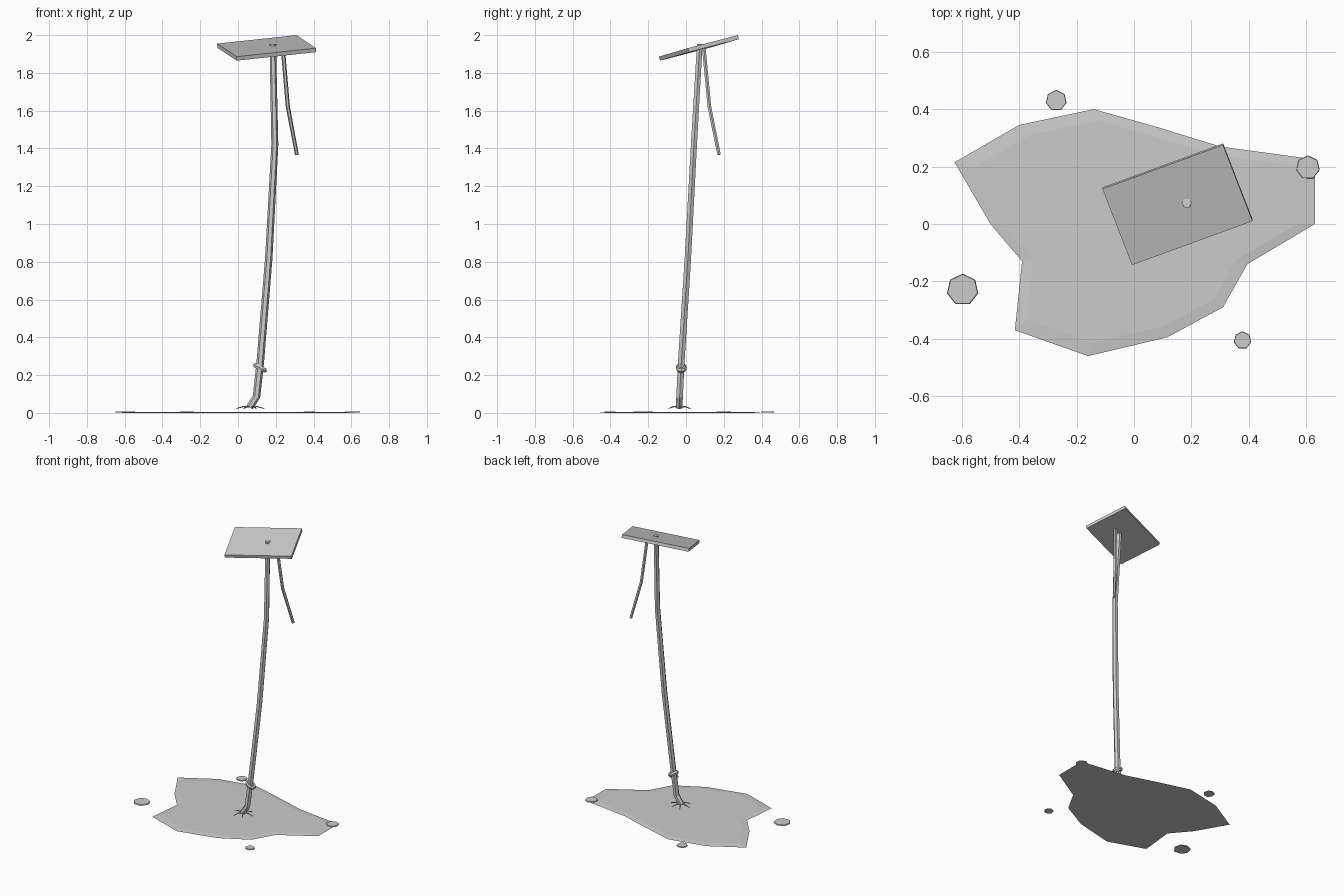
import bpy, bmesh, math
from mathutils import Vector, Matrix

if "Cube" in bpy.data.objects:
    bpy.data.objects.remove(bpy.data.objects["Cube"])


def finish(bm, name):
    bmesh.ops.recalc_face_normals(bm, faces=bm.faces)
    me = bpy.data.meshes.new(name)
    bm.to_mesh(me)
    bm.free()
    ob = bpy.data.objects.new(name, me)
    bpy.context.collection.objects.link(ob)
    return ob


def tube(name, pts, radii, sides=6):
    """Capped faceted tube along a polyline."""
    bm = bmesh.new()
    pts = [Vector(p) for p in pts]
    rings = []
    for i, p in enumerate(pts):
        d = (pts[min(i + 1, len(pts) - 1)] - pts[max(i - 1, 0)]).normalized()
        ref = Vector((0, 1, 0)) if abs(d.z) > 0.7 else Vector((0, 0, 1))
        u = ref.cross(d).normalized()
        v = d.cross(u)
        ring = []
        for k in range(sides):
            a = math.tau * k / sides
            ring.append(bm.verts.new(p + (u * math.cos(a) + v * math.sin(a)) * radii[i]))
        rings.append(ring)
    for r0, r1 in zip(rings, rings[1:]):
        for k in range(sides):
            n = (k + 1) % sides
            bm.faces.new((r0[k], r0[n], r1[n], r1[k]))
    bm.faces.new(rings[0])
    bm.faces.new(rings[-1])
    return finish(bm, name)


# Puddle: thin sheet with a slightly raised inner area
outline = [(-.625, .215), (-.40, .345), (-.14, .40), (.09, .335), (.30, .27),
           (.63, .225), (.63, 0), (.395, -.14), (.31, -.29), (.115, -.395),
           (-.16, -.46), (-.415, -.37), (-.39, -.13), (-.50, 0)]
bm = bmesh.new()
outer = [bm.verts.new((x, y, 0)) for x, y in outline]
inner = [bm.verts.new((x * .9, y * .9, .004)) for x, y in outline]
for k in range(len(outline)):
    n = (k + 1) % len(outline)
    bm.faces.new((outer[k], outer[n], inner[n], inner[k]))
bm.faces.new(inner)
bm.faces.new(outer[::-1])
finish(bm, "puddle")

# Droplets around the puddle
drops = [(-.597, -.229, .056), (-.271, .43, .037), (.378, -.405, .031), (.606, .197, .042)]
for i, (x, y, r) in enumerate(drops):
    bm = bmesh.new()
    bmesh.ops.create_cone(bm, cap_ends=True, segments=7, radius1=r, radius2=r * .95,
                          depth=.007,
                          matrix=Matrix.Translation((x, y, .0045)))
    finish(bm, f"droplet_{i + 1}")

# Bent main pole and the loose side stick
tube("pole", [(.062, -.036, .03), (.098, -.034, .085), (.118, -.025, .27),
              (.163, .01, .82), (.195, .042, 1.42), (.184, .073, 1.953)],
     [.019, .02, .02, .0195, .0185, .017])
tube("side_stick", [(.236, .093, 1.945), (.264, .124, 1.62), (.312, .175, 1.367)],
     [.011, .011, .010])

# Tilted board
a, b, d = Vector((-.11, .122, 1.955)), Vector((.31, .275, 2.0)), Vector((-.007, -.143, 1.886))
top = [a, b, b + d - a, d]
nrm = (d - a).cross(b - a).normalized()
bm = bmesh.new()
low = [bm.verts.new(p - nrm * .022) for p in top]
high = [bm.verts.new(p) for p in top]
bm.faces.new(low)
bm.faces.new(high)
for k in range(4):
    n = (k + 1) % 4
    bm.faces.new((low[k], low[n], high[n], high[k]))
finish(bm, "board")

# Tilted band around the lower pole
bpy.ops.mesh.primitive_torus_add(major_segments=10, minor_segments=6,
                                 major_radius=.026, minor_radius=.014,
                                 location=(.117, -.025, .238),
                                 rotation=(0, math.radians(28), 0))
band = bpy.context.object
band.name = "band"
band.scale = (1, .75, 1)

# Frayed strands splayed at the foot of the pole
foot = Vector((.065, -.036, .033))
for i, (ang, ln) in enumerate([(5, .074), (62, .068), (118, .066), (176, .074),
                               (238, .065), (300, .066)]):
    t = math.radians(ang)
    e = Vector((math.cos(t), math.sin(t), 0)) * ln
    tube(f"strand_{i + 1}", [foot, foot + e * .5 + Vector((0, 0, .001)),
                             foot + e - Vector((0, 0, .01))],
         [.005, .004, .002], 5)
